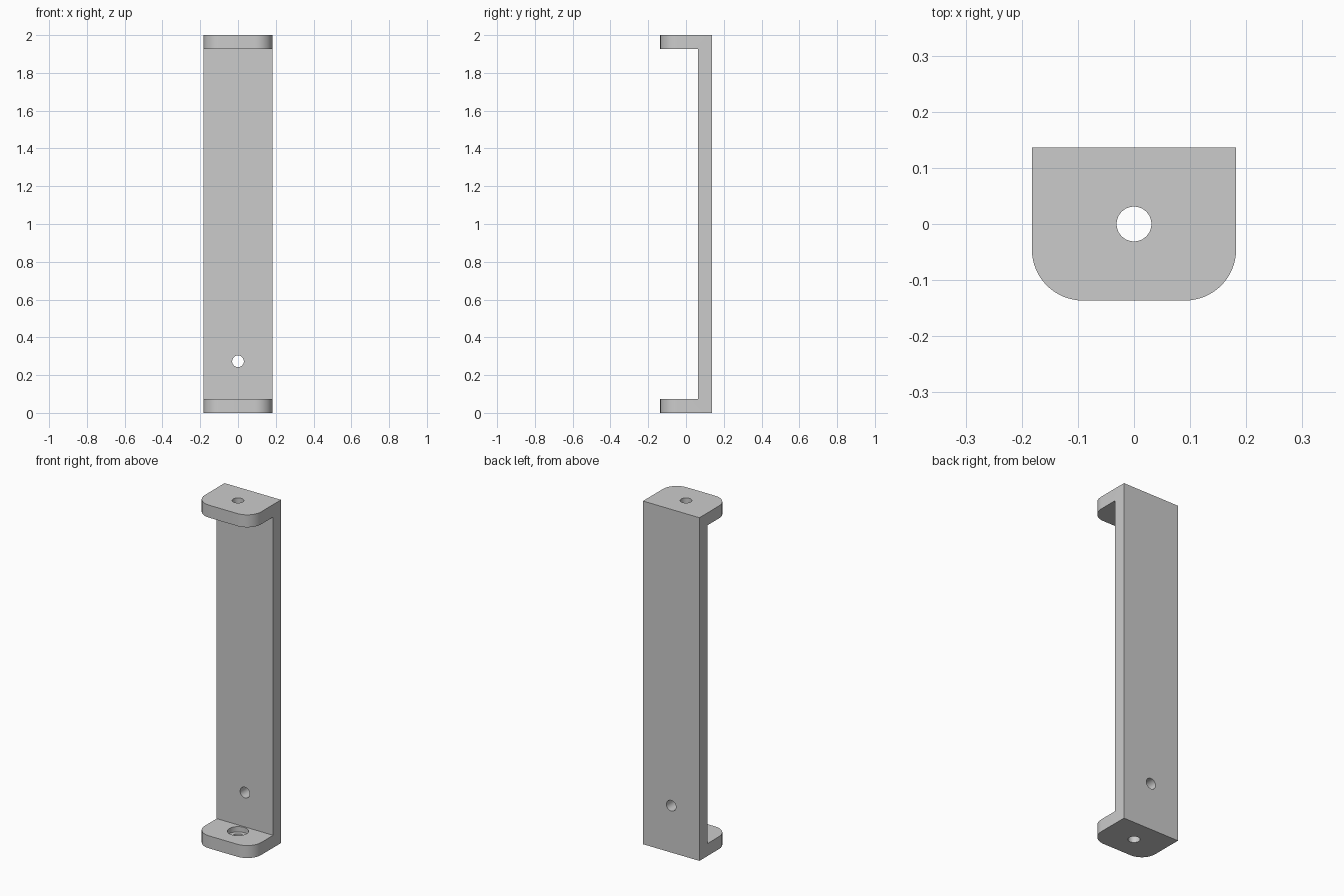
import bpy
import bmesh
from math import radians
from mathutils import Matrix

if "Cube" in bpy.data.objects:
    bpy.data.objects.remove(bpy.data.objects["Cube"], do_unlink=True)

HEIGHT, HALF_W, HALF_D = 2.0, 0.182, 0.1364
THICK, CORNER = 0.0727, 0.091
HOLE_R, BORE_R, BORE_DEPTH = 0.031, 0.056, 0.03

grey = bpy.data.materials.new("plain grey")
grey.use_nodes = True
grey.diffuse_color = (0.6, 0.6, 0.6, 1)
grey.node_tree.nodes["Principled BSDF"].inputs["Base Color"].default_value = (0.6, 0.6, 0.6, 1)


def make_object(name, bm):
    bmesh.ops.recalc_face_normals(bm, faces=bm.faces)
    mesh = bpy.data.meshes.new(name)
    bm.to_mesh(mesh)
    bm.free()
    mesh.materials.append(grey)
    obj = bpy.data.objects.new(name, mesh)
    bpy.context.collection.objects.link(obj)
    return obj


def cut_hole(target, name, location, radius, depth, tilt=0):
    bm = bmesh.new()
    matrix = Matrix.Translation(location) @ Matrix.Rotation(tilt, 4, 'X')
    bmesh.ops.create_cone(bm, cap_ends=True, segments=48, radius1=radius,
                          radius2=radius, depth=depth, matrix=matrix)
    cutter = make_object(name, bm)
    cutter.hide_render = True
    mod = target.modifiers.new(name, 'BOOLEAN')
    mod.operation = 'DIFFERENCE'
    mod.solver = 'EXACT'
    mod.object = cutter
    bpy.context.view_layer.objects.active = target
    bpy.ops.object.modifier_apply(modifier=name)
    bpy.data.objects.remove(cutter, do_unlink=True)


# C-shaped side profile, extruded across the width
inner = HALF_D - THICK
profile = [(-HALF_D, 0), (HALF_D, 0), (HALF_D, HEIGHT), (-HALF_D, HEIGHT),
           (-HALF_D, HEIGHT - THICK), (inner, HEIGHT - THICK),
           (inner, THICK), (-HALF_D, THICK)]
bm = bmesh.new()
face = bm.faces.new([bm.verts.new((-HALF_W, y, z)) for y, z in profile])
side = bmesh.ops.extrude_face_region(bm, geom=[face])["geom"]
bmesh.ops.translate(bm, vec=(2 * HALF_W, 0, 0),
                    verts=[v for v in side if isinstance(v, bmesh.types.BMVert)])

# Rounded front corners of both flanges
corners = [e for e in bm.edges
           if all(v.co.y < -HALF_D + 0.001 for v in e.verts)
           and abs(e.verts[0].co.x - e.verts[1].co.x) < 0.001]
bmesh.ops.bevel(bm, geom=corners, offset=CORNER, segments=16,
                profile=0.5, affect='EDGES')
bracket = make_object("bracket", bm)

# Screw holes through the flanges, counterbored from the inside
for label, z, bore_z in (("lower", THICK / 2, THICK),
                         ("upper", HEIGHT - THICK / 2, HEIGHT - THICK)):
    cut_hole(bracket, label + "_hole", (0, 0, z), HOLE_R, THICK * 2)
    cut_hole(bracket, label + "_counterbore", (0, 0, bore_z), BORE_R, BORE_DEPTH * 2)

# Hole through the back plate
cut_hole(bracket, "back_hole", (0, HALF_D - THICK / 2, 0.273), HOLE_R,
         THICK * 2, radians(90))

# Smooth curved walls, sharp edges elsewhere
bpy.ops.object.select_all(action='DESELECT')
bracket.select_set(True)
bpy.context.view_layer.objects.active = bracket
bpy.ops.object.shade_smooth_by_angle(angle=radians(30))
